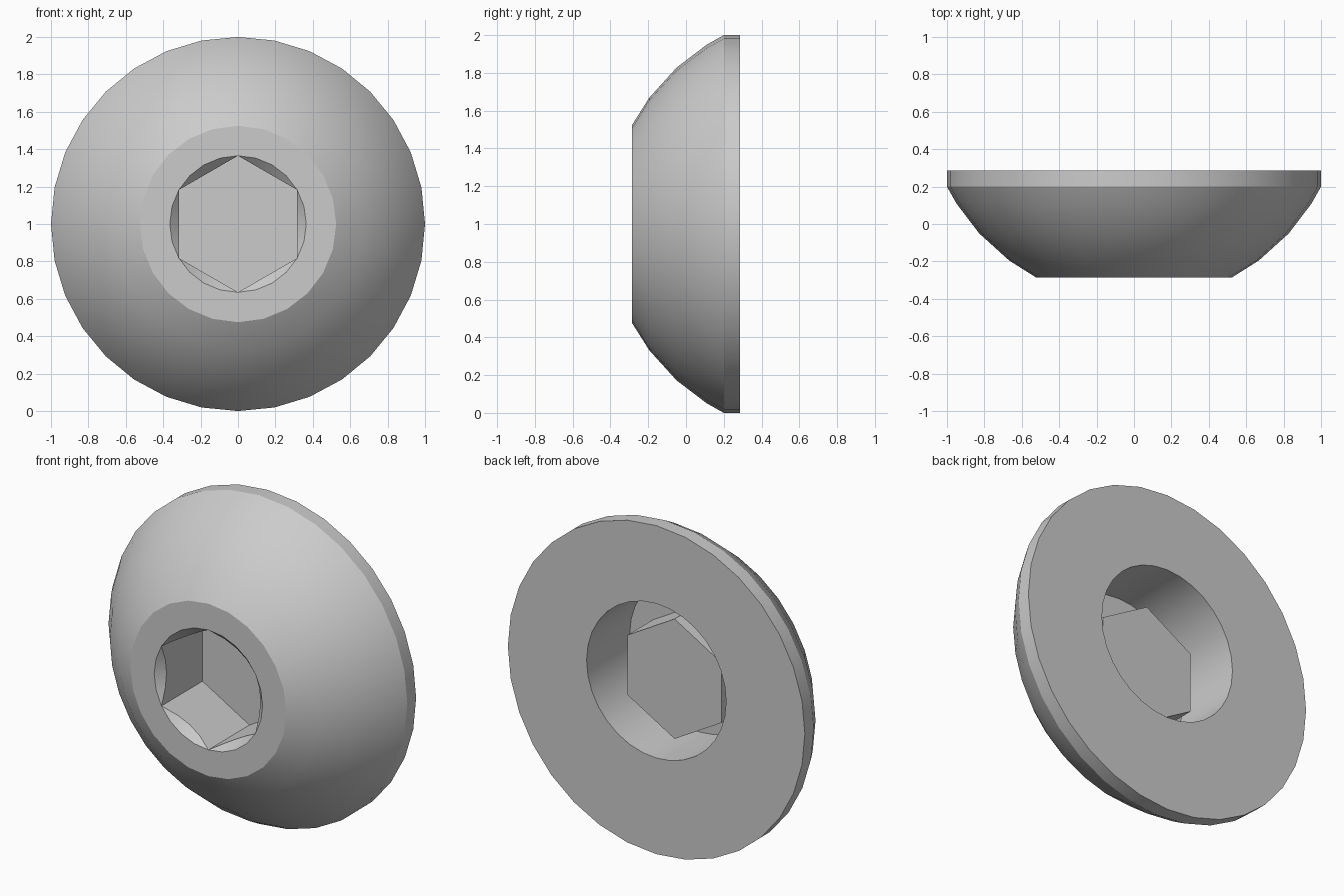
import bpy, bmesh
from math import cos, sin, pi, sqrt, radians

if "Cube" in bpy.data.objects:
    bpy.data.objects.remove(bpy.data.objects["Cube"])

FRONT, BACK = -0.285, 0.285
FLOOR, CAVITY = 0.11, -0.13        # socket floor, end of the rear cavity
R_HEX = 0.365
APOTHEM = R_HEX * cos(pi / 6)


def circle(r, y, n, cz=1.0):
    return [(r * cos(2 * pi * i / n), y, cz + r * sin(2 * pi * i / n)) for i in range(n)]


def hexagon(y=None):
    """24 points on a hexagon with a corner up; without y they follow the 45 degree countersink."""
    pts = []
    for i in range(24):
        a = 2 * pi * i / 24
        off = (a + pi / 6) % (pi / 3) - pi / 6
        rho = APOTHEM / cos(off)
        pts.append((rho * cos(a), FRONT + R_HEX - rho if y is None else y, 1 + rho * sin(a)))
    return pts


def build(name, rings, cap=False):
    """Join successive rings, which may differ in number of sides."""
    bm = bmesh.new()
    loops = [[bm.verts.new(p) for p in ring] for ring in rings]
    for a, b in zip(loops, loops[1:]):
        na, nb = len(a), len(b)
        if na == nb:
            for i in range(na):
                j = (i + 1) % na
                bm.faces.new((a[i], a[j], b[j], b[i]))
            continue
        i = j = 0
        while i < na or j < nb:
            if j >= nb or (i < na and (i + 1) * nb <= (j + 1) * na):
                bm.faces.new((a[i], a[(i + 1) % na], b[j % nb]))
                i += 1
            else:
                bm.faces.new((a[i % na], b[(j + 1) % nb], b[j]))
                j += 1
    if cap:
        bm.faces.new(loops[-1])
    bmesh.ops.remove_doubles(bm, verts=bm.verts[:], dist=1e-4)
    mesh = bpy.data.meshes.new(name)
    bm.to_mesh(mesh)
    bm.free()
    obj = bpy.data.objects.new(name, mesh)
    bpy.context.collection.objects.link(obj)
    bpy.ops.object.select_all(action='DESELECT')
    obj.select_set(True)
    bpy.context.view_layer.objects.active = obj
    bpy.ops.object.shade_smooth_by_angle(angle=radians(25))
    return obj


# Domed head: rear cavity (set slightly high), back face, rim, dome, front ring
dome = [circle(sqrt(1.254 - (y - 0.704) ** 2), y, 32) for y in (0.11, -0.05, -0.195)]
build("domed_head",
      [hexagon(CAVITY), circle(0.47, CAVITY, 32, 1.055), circle(0.47, BACK, 32, 1.055),
       circle(1, BACK, 32), circle(1, 0.2, 32)] + dome +
      [circle(0.525, FRONT, 24), circle(R_HEX, FRONT, 24)])

# Hex socket: countersink, six walls and floor
build("hex_socket", [circle(R_HEX, FRONT, 24), hexagon(), hexagon(FLOOR)], cap=True)
